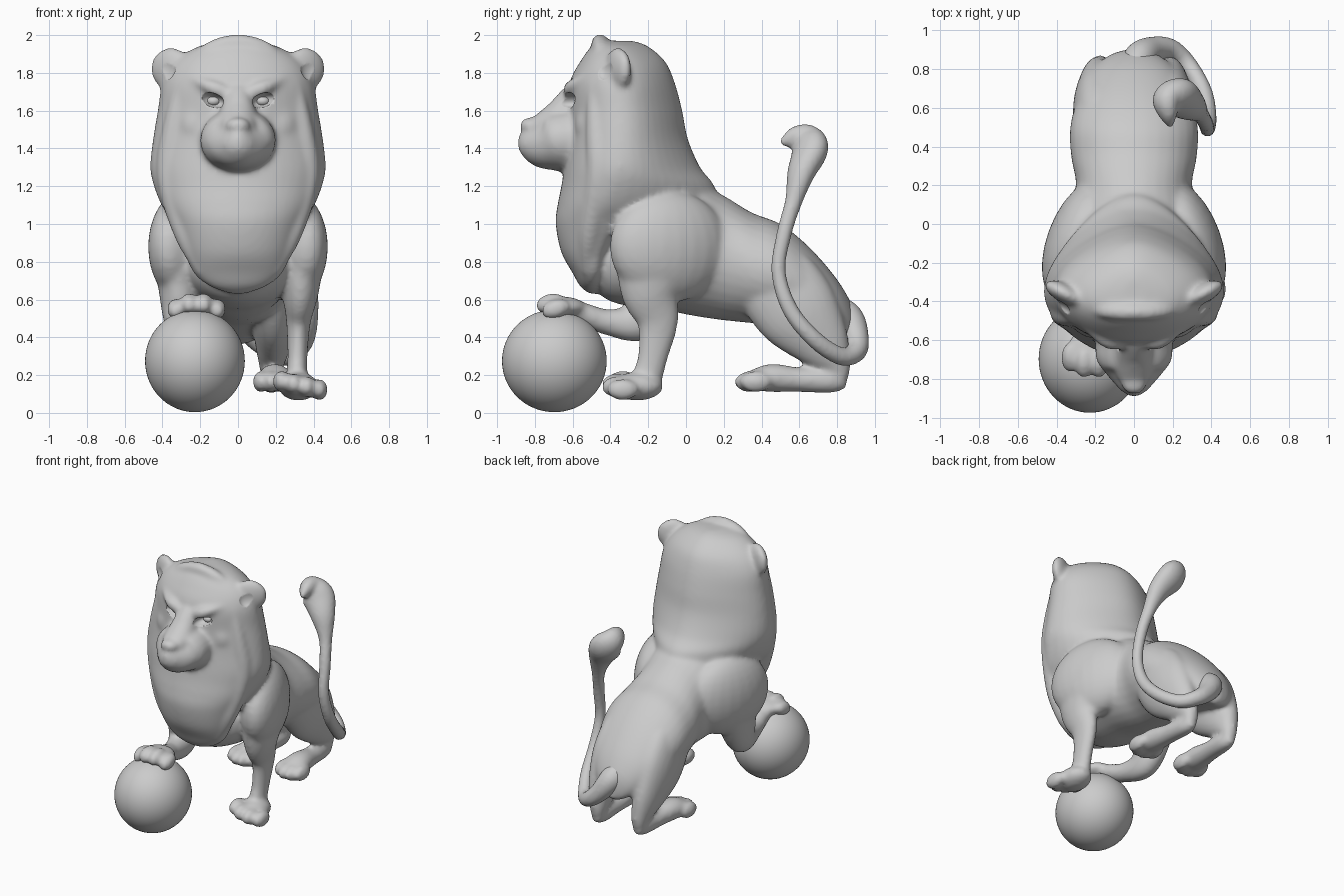
import bpy, bmesh, math
from mathutils import Vector, Matrix, Euler

TAU = math.tau


def smooth_path(pts, n=6):
    """Catmull-Rom interpolation of tuples of any length."""
    out = []
    for i in range(len(pts) - 1):
        p0, p1, p2 = pts[max(i - 1, 0)], pts[i], pts[i + 1]
        p3 = pts[min(i + 2, len(pts) - 1)]
        for k in range(n):
            t = k / n
            out.append(tuple(0.5 * (2 * b + (c - a) * t + (2 * a - 5 * b + 4 * c - d) * t * t
                                    + (3 * b - a - 3 * c + d) * t ** 3)
                             for a, b, c, d in zip(p0, p1, p2, p3)))
    return out + [pts[-1]]


def skin(bm, rings):
    rows = [[bm.verts.new(p) for p in r] for r in rings]
    n = len(rows[0])
    for a, b in zip(rows, rows[1:]):
        for i in range(n):
            bm.faces.new((a[i], a[(i + 1) % n], b[(i + 1) % n], b[i]))
    bm.faces.new(rows[0][::-1])
    bm.faces.new(rows[-1])


def tube(bm, pts, n=24):
    """Oval limb through (x, y, z, sideways radius, other radius)."""
    path = smooth_path(pts)
    pos = [Vector(p[:3]) for p in path]
    side, rings = Vector((1, 0.02, 0.01)), []
    for i, p in enumerate(path):
        t = (pos[min(i + 1, len(pos) - 1)] - pos[max(i - 1, 0)]).normalized()
        side = (side - side.dot(t) * t).normalized()
        up = t.cross(side)
        a, b = max(p[3], 0.004), max(p[4], 0.004)
        rings.append([pos[i] + side * a * math.cos(TAU * k / n) + up * b * math.sin(TAU * k / n)
                      for k in range(n)])
    skin(bm, rings)


def blob(bm, c, r, rot=(0, 0, 0)):
    m = Matrix.Translation(c) @ Euler([math.radians(v) for v in rot]).to_matrix().to_4x4() \
        @ Matrix.Diagonal((*r, 1))
    bmesh.ops.create_uvsphere(bm, u_segments=24, v_segments=16, radius=1, matrix=m)


def mirror_blob(bm, c, r, rot=(0, 0, 0)):
    for s in (1, -1):
        blob(bm, (s * c[0], c[1], c[2]), r, (rot[0], s * rot[1], s * rot[2]))


def mirror_tube(bm, pts):
    for s in (1, -1):
        tube(bm, [(s * p[0], *p[1:]) for p in pts])


def finish(name, bm, voxel=0, relax=6):
    bmesh.ops.recalc_face_normals(bm, faces=bm.faces[:])
    me = bpy.data.meshes.new(name)
    bm.to_mesh(me)
    bm.free()
    for f in me.polygons:
        f.use_smooth = True
    ob = bpy.data.objects.new(name, me)
    bpy.context.collection.objects.link(ob)
    if voxel:
        m = ob.modifiers.new("fuse", 'REMESH')
        m.mode, m.voxel_size, m.use_smooth_shade = 'VOXEL', voxel, True
        m = ob.modifiers.new("relax", 'SMOOTH')
        m.factor, m.iterations = 0.5, relax
    return ob


# Torso as sections along y (y, top, bottom, half width)
bm = bmesh.new()
torso = smooth_path([(-0.5, .88, .68, .1), (-0.42, .98, .6, .22), (-0.28, 1.1, .56, .31),
                     (-0.1, 1.22, .54, .36), (0.06, 1.22, .51, .335), (0.2, 1.15, .49, .3),
                     (0.35, 1.06, .475, .325), (0.5, 1.0, .46, .33), (0.65, .88, .42, .29),
                     (0.79, .72, .38, .22), (0.87, .59, .36, .13), (.9, .5, .38, .04)])
skin(bm, [[(w * math.cos(TAU * k / 32), y, (a + b) / 2 + (a - b) / 2 * math.sin(TAU * k / 32))
           for k in range(32)] for y, a, b, w in torso])
# Shoulders
mirror_blob(bm, (.285, -.09, .88), (.165, .33, .295), (0, 0, 20))
# Standing front leg
tube(bm, [(.33, -.16, .88, .13, .23), (.33, -.19, .65, .1, .16), (.32, -.15, .48, .065, .11),
          (.315, -.175, .3, .053, .08), (.31, -.21, .17, .055, .08), (.31, -.22, .11, .035, .06)])
# Raised front leg
tube(bm, [(-.32, -.16, .88, .13, .23), (-.31, -.18, .65, .11, .17), (-.3, -.25, .49, .09, .115),
          (-.27, -.41, .48, .07, .07), (-.24, -.55, .525, .07, .06), (-.22, -.68, .57, .08, .045)])
# Hind legs with long flat feet
mirror_tube(bm, [(.15, .36, .82, .02, .04), (.17, .44, .74, .12, .2), (.19, .58, .55, .125, .225),
                 (.185, .72, .37, .095, .155), (.175, .8, .24, .062, .075), (.175, .8, .16, .045, .045)])
mirror_tube(bm, [(.175, .85, .17, .03, .04), (.175, .77, .17, .06, .065), (.185, .6, .175, .07, .065),
                 (.195, .45, .185, .09, .075), (.2, .34, .17, .09, .05)])
for i, dx in enumerate((-.1, -.035, .035, .1)):
    dy = .03 if i in (0, 3) else 0
    mirror_blob(bm, (.2 + dx * .8, .34 + dy, .165), (.042, .085, .057))       # hind toes
    blob(bm, (.33 + dx, -.365 + dy, .145 - .22 * dx), (.046, .085, .057))     # front toes
    blob(bm, (-.22 + dx * 1.1, -.72 + dy, .58 - dy), (.047, .08, .052), (18, 0, 0))
blob(bm, (.32, -.26, .14), (.105, .14, .075))
blob(bm, (-.22, -.65, .56), (.125, .12, .055))

# Head and mane: horizontal sections (z, front y, widest y, back y, half width)
mane = smooth_path([(.63, -.51, -.49, -.47, .04), (.67, -.56, -.5, -.43, .15),
                    (.74, -.6, -.49, -.4, .235), (.85, -.66, -.48, -.36, .285),
                    (1.0, -.69, -.45, -.2, .345), (1.1, -.68, -.41, .14, .405),
                    (1.2, -.66, -.37, .15, .445), (1.3, -.645, -.35, .075, .465),
                    (1.45, -.625, -.34, .01, .45), (1.6, -.62, -.34, -.02, .425),
                    (1.75, -.615, -.35, -.06, .4), (1.86, -.56, -.37, -.11, .335),
                    (1.94, -.5, -.38, -.2, .21), (1.97, -.44, -.37, -.28, .06)])


def mane_ring(z, f, m, b, w, n=48):
    ring = []
    for k in range(n):
        c, s = math.cos(TAU * k / n), math.sin(TAU * k / n)
        x = c * (1 - .3 * s * s) if s > 0 else c      # back half tapers
        ring.append((w * x, m + s * ((b - m) if s > 0 else (m - f)), z))
    return ring


skin(bm, [mane_ring(*r) for r in mane])
# Crest over the forehead
tube(bm, [(-.25, -.43, 1.86, .02, .02), (-.14, -.45, 1.93, .04, .04), (0, -.455, 1.96, .045, .045),
          (.14, -.45, 1.93, .04, .04), (.25, -.43, 1.86, .02, .02)])
# Mane locks framing the face and running down the chest
mirror_tube(bm, [(.3, -.49, 1.75, .03, .03), (.34, -.47, 1.5, .06, .06), (.36, -.46, 1.25, .07, .07),
                 (.28, -.51, .95, .06, .06), (.2, -.53, .74, .02, .02)])
# Muzzle, nose bridge and nose
tube(bm, [(0, -.5, 1.45, .19, .17), (0, -.62, 1.445, .2, .17), (0, -.7, 1.44, .195, .16),
          (0, -.76, 1.435, .155, .14), (0, -.81, 1.45, .105, .11), (0, -.845, 1.475, .06, .07),
          (0, -.86, 1.49, .02, .03)])
tube(bm, [(0, -.52, 1.74, .06, .05), (0, -.59, 1.67, .075, .075), (0, -.67, 1.58, .095, .08),
          (0, -.78, 1.515, .09, .06), (0, -.83, 1.5, .05, .04)])
blob(bm, (0, -.825, 1.52), (.065, .055, .045))
# Angry brows and cheeks
mirror_tube(bm, [(.03, -.61, 1.685, .03, .03), (.13, -.605, 1.72, .04, .042),
                 (.25, -.53, 1.77, .02, .02)])
mirror_blob(bm, (.2, -.5, 1.52), (.12, .09, .13))
# Ears
mirror_blob(bm, (.355, -.36, 1.82), (.118, .05, .115), (0, 0, 28))
lion = finish("lion_body", bm, .0145, 9)

# Cutter for eye sockets, shallow ear hollows and the groove under the nose
bm = bmesh.new()
mirror_blob(bm, (.135, -.625, 1.655), (.066, .08, .038), (0, -18, 0))
mirror_blob(bm, (.395, -.435, 1.825), (.07, .042, .068), (0, 0, 28))
cutter = finish("hollow_cutter", bm)
cutter.hide_render = True
cutter.hide_set(True)
cut = lion.modifiers.new("hollows", 'BOOLEAN')
cut.operation, cut.object, cut.solver = 'DIFFERENCE', cutter, 'EXACT'
soft = lion.modifiers.new("soften", 'SMOOTH')
soft.factor, soft.iterations = .5, 2

# Eyes
bm = bmesh.new()
mirror_blob(bm, (.13, -.545, 1.65), (.036, .03, .026))
finish("eyes", bm)

# Tail sweeping round the right haunch and up to a hooked tuft
bm = bmesh.new()
tube(bm, [(0, .76, .56, .08, .08), (.03, .855, .5, .085, .085), (.1, .9, .4, .068, .068),
          (.19, .9, .325, .055, .055), (.28, .82, .3, .048, .048), (.36, .68, .39, .045, .045),
          (.385, .55, .55, .042, .042), (.38, .49, .75, .038, .038), (.37, .52, .95, .04, .04),
          (.34, .57, 1.12, .046, .046), (.29, .61, 1.27, .07, .085), (.22, .655, 1.38, .085, .115),
          (.17, .64, 1.44, .075, .09), (.175, .57, 1.45, .05, .065), (.19, .5, 1.43, .012, .012)])
finish("tail", bm, .013, 4)

# Ball under the raised paw
bm = bmesh.new()
blob_matrix = Matrix.Translation((-.228, -.697, .275)) @ Matrix.Diagonal((.264, .277, .271, 1))
bmesh.ops.create_uvsphere(bm, u_segments=64, v_segments=32, radius=1, matrix=blob_matrix)
finish("ball", bm)
